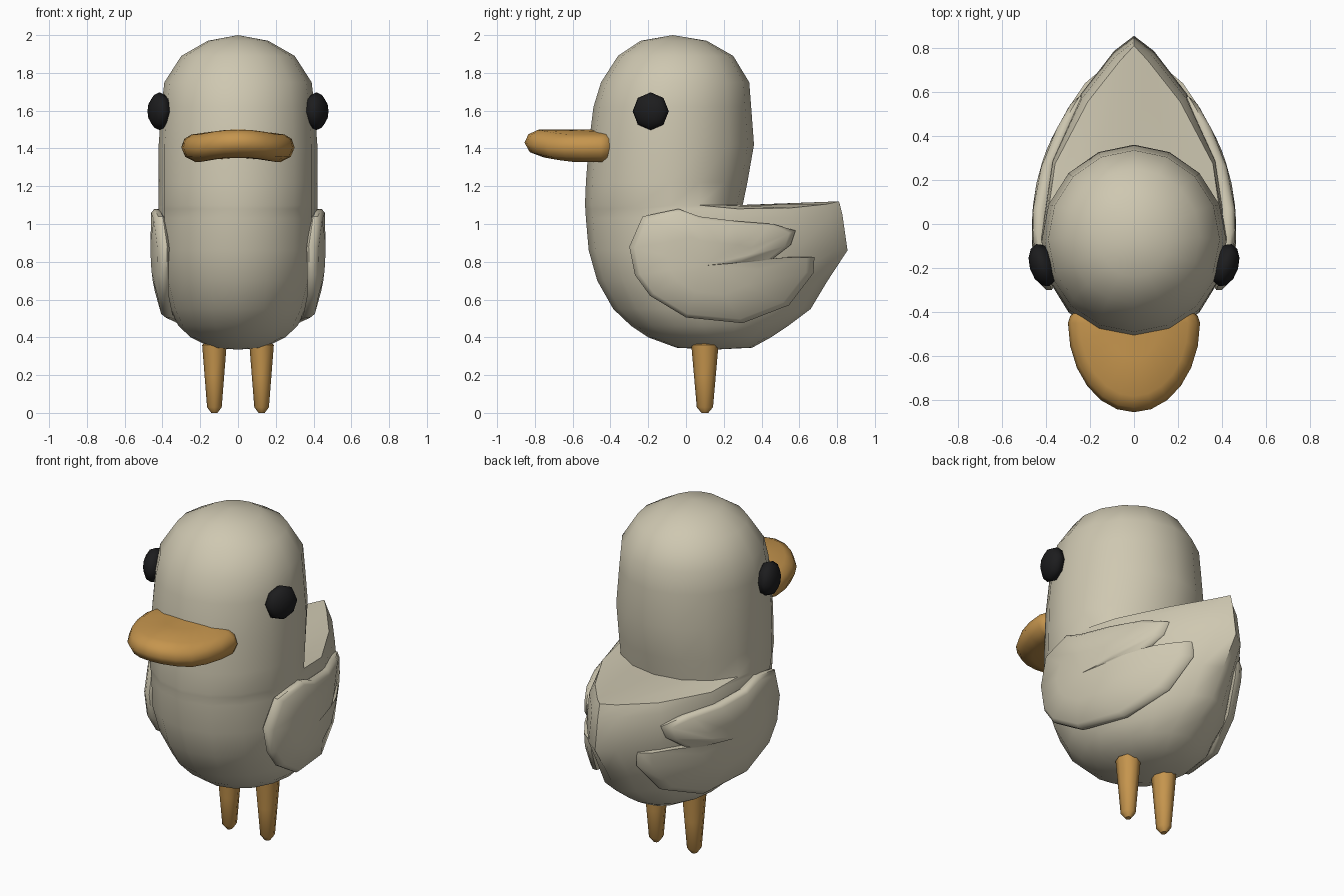
import bpy, bmesh, math
from mathutils import Vector

if "Cube" in bpy.data.objects:
    bpy.data.objects.remove(bpy.data.objects["Cube"])


def material(name, rgb):
    m = bpy.data.materials.new(name)
    m.diffuse_color = (*rgb, 1)
    m.use_nodes = True
    m.node_tree.nodes["Principled BSDF"].inputs["Base Color"].default_value = m.diffuse_color
    return m


CREAM = material("cream_feathers", (0.62, 0.575, 0.44))
ORANGE = material("orange_bill", (0.56, 0.30, 0.075))
BLACK = material("black_eyes", (0.012, 0.012, 0.013))


def finish(obj, mat, angle):
    obj.data.materials.append(mat)
    bpy.ops.object.select_all(action='DESELECT')
    obj.select_set(True)
    bpy.context.view_layer.objects.active = obj
    bpy.ops.object.shade_smooth_by_angle(angle=math.radians(angle))


def loft(name, rings, start, end, mat, angle=45):
    """Skin closed rings of equal length, closing both ends with a fan."""
    bm = bmesh.new()
    loops = [[bm.verts.new(p) for p in ring] for ring in rings]
    n = len(loops[0])
    for a, b in zip(loops, loops[1:]):
        for i in range(n):
            j = (i + 1) % n
            bm.faces.new((a[i], a[j], b[j], b[i]))
    for ring, tip in ((loops[0], start), (loops[-1], end)):
        c = bm.verts.new(tip)
        for i in range(n):
            bm.faces.new((ring[i], ring[(i + 1) % n], c))
    bmesh.ops.recalc_face_normals(bm, faces=bm.faces)
    me = bpy.data.meshes.new(name)
    bm.to_mesh(me)
    bm.free()
    obj = bpy.data.objects.new(name, me)
    bpy.context.collection.objects.link(obj)
    finish(obj, mat, angle)
    return obj


# Body: horizontal rings, pointed at the rear where the tail is
def body_ring(z, front, back, w, yc, point, lift, n=16):
    pts = []
    for i in range(n):
        a = 2 * math.pi * i / n
        c, s = math.cos(a), math.sin(a)
        if s > 0:
            x = math.copysign(w * abs(c) ** point, c)
            pts.append((x, yc + (back - yc) * s, z + lift * s ** 6))
        else:
            pts.append((w * c, yc + (yc - front) * s, z))
    return pts


BODY = [  # z, front, back, half width, centre y, rear point, tail lift
    (0.345, -0.05, 0.35, 0.14, 0.15, 1.0, 0),
    (0.40, -0.20, 0.45, 0.25, 0.12, 1.0, 0),
    (0.46, -0.29, 0.54, 0.315, 0.09, 1.15, 0),
    (0.55, -0.385, 0.66, 0.36, 0.05, 1.3, 0),
    (0.70, -0.47, 0.75, 0.40, 0.0, 1.45, 0),
    (0.86, -0.515, 0.855, 0.42, -0.05, 1.6, 0),
    (1.03, -0.53, 0.828, 0.42, -0.05, 1.65, 0.02),
    (1.08, -0.533, 0.81, 0.42, -0.06, 2.0, 0.04),
    (1.10, -0.535, 0.30, 0.42, -0.08, 1.0, 0),
    (1.22, -0.53, 0.325, 0.42, -0.08, 1.0, 0),
    (1.42, -0.515, 0.36, 0.42, -0.08, 1.0, 0),
    (1.62, -0.49, 0.345, 0.405, -0.08, 1.0, 0),
    (1.75, -0.45, 0.335, 0.39, -0.07, 1.0, 0),
    (1.89, -0.36, 0.25, 0.30, -0.06, 1.0, 0),
    (1.97, -0.24, 0.11, 0.16, -0.07, 1.0, 0),
]
loft("body", [body_ring(*r) for r in BODY], (0, 0.15, 0.335), (0, -0.07, 2.0), CREAM, 50)


# Bill: rounded flat spoon with a gentle arch across its width
def bill_ring(scale, z, n=24):
    pts = []
    for i in range(n):
        a = 2 * math.pi * i / n
        x = 0.3 * scale * math.cos(a)
        s = math.sin(a)
        y = -0.45 + scale * s * (0.12 if s > 0 else 0.405)
        pts.append((x, y, z + 0.025 * (1 - min(1, abs(x) / 0.2) ** 2)))
    return pts


BILL = [(0.4, 1.326), (0.75, 1.328), (0.93, 1.355), (1.0, 1.405),
        (0.95, 1.45), (0.82, 1.474), (0.4, 1.475)]
loft("bill", [bill_ring(*r) for r in BILL],
     (0, -0.45, 1.35), (0, -0.45, 1.50), ORANGE, 60)

# Wing outline (y, z) with two feather tips
WING = [(-0.30, 0.88), (-0.23, 1.04), (-0.04, 1.08), (0.07, 1.04), (0.27, 1.015),
        (0.46, 1.0), (0.58, 0.965), (0.555, 0.89), (0.46, 0.817), (0.56, 0.826),
        (0.68, 0.825), (0.675, 0.74), (0.545, 0.57), (0.30, 0.475), (0.0, 0.505),
        (-0.19, 0.62), (-0.27, 0.73)]
WING_C = (0.10, 0.78)


def wing_x(y, z):
    drop = 0.58 * max(0, y) ** 2 + 0.9 * max(0, -0.08 - y) ** 2
    return 0.463 - drop - 0.5 * max(0, 0.85 - z) ** 2


def wing_ring(side, scale, depth):
    pts = []
    for y, z in WING:
        y = WING_C[0] + (y - WING_C[0]) * scale
        z = WING_C[1] + (z - WING_C[1]) * scale
        pts.append((side * (wing_x(y, z) - depth), y, z))
    return pts


# Leg profile (z, radius)
LEG = [(0.0, 0.018), (0.03, 0.043), (0.20, 0.058), (0.36, 0.072)]

for side, label in ((1, "right"), (-1, "left")):
    rings = [wing_ring(side, s, d) for s, d in
             ((0.5, 0.07), (0.96, 0.062), (1.0, 0.045), (1.0, 0.02),
              (0.93, 0.003), (0.5, 0.0))]
    cx = wing_x(*WING_C)
    loft("wing_" + label, rings, (side * (cx - 0.07), *WING_C),
         (side * cx, *WING_C), CREAM, 50)

    leg = [[(side * 0.125 + r * 0.9 * math.cos(k * math.pi / 4),
             0.10 + r * math.sin(k * math.pi / 4), z) for k in range(8)]
           for z, r in LEG]
    loft("leg_" + label, leg, (side * 0.125, 0.10, 0.0),
         (side * 0.125, 0.10, 0.40), ORANGE, 50)

    # Eye: flattened ball turned to follow the head
    bpy.ops.mesh.primitive_uv_sphere_add(segments=8, ring_count=6, radius=1)
    eye = bpy.context.object
    eye.name = "eye_" + label
    eye.scale = (0.10, 0.10, 0.06)
    eye.rotation_euler = Vector((side, -0.3, 0)).to_track_quat('Z', 'Y').to_euler()
    eye.location = (side * 0.415, -0.187, 1.597)
    finish(eye, BLACK, 50)
